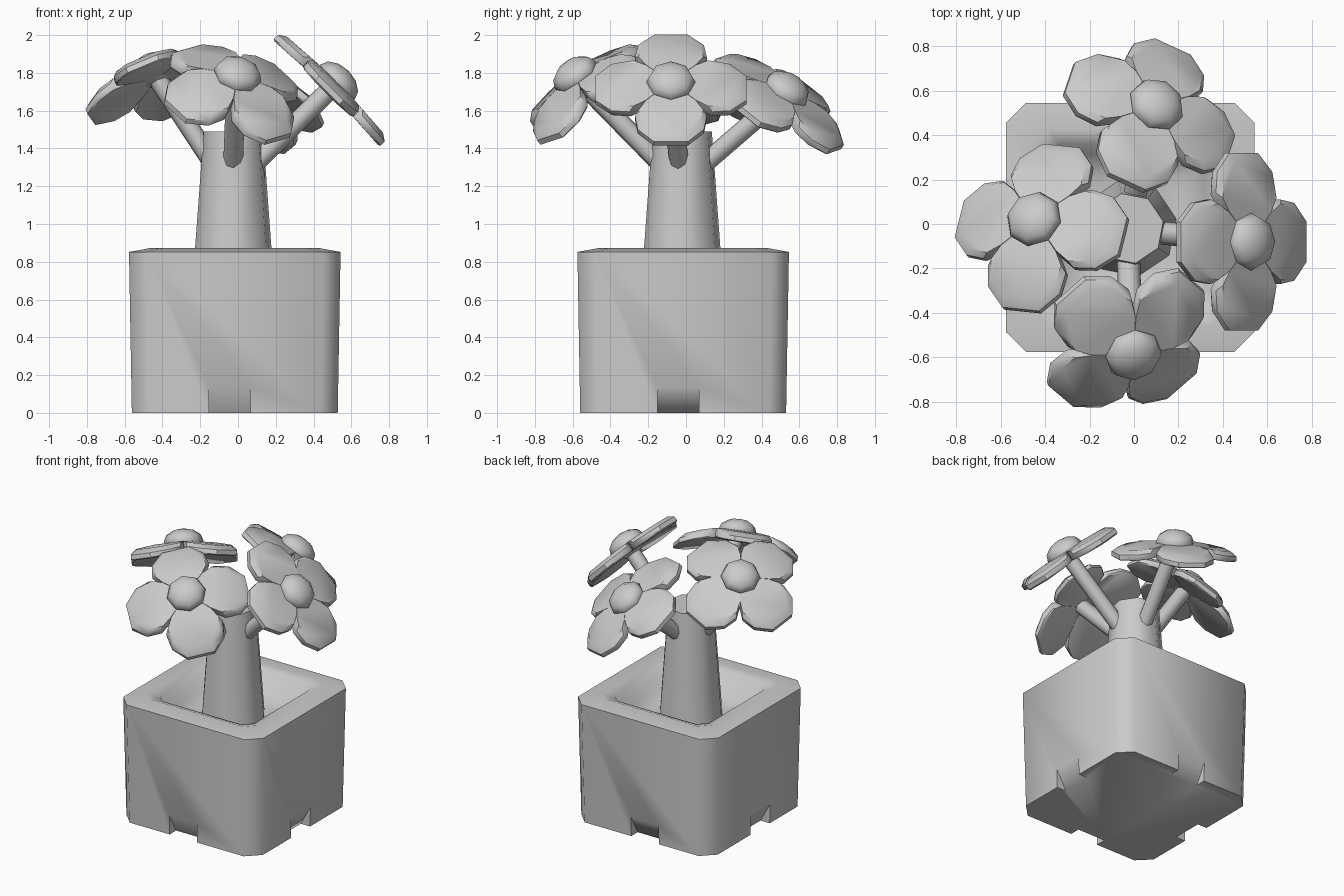
import bpy, bmesh, math
from mathutils import Matrix, Vector

if "Cube" in bpy.data.objects:
    bpy.data.objects.remove(bpy.data.objects["Cube"], do_unlink=True)

grey = bpy.data.materials.new("plain_grey")
grey.use_nodes = True
COLOUR = (0.6, 0.6, 0.6, 1)
grey.diffuse_color = COLOUR
grey.node_tree.nodes["Principled BSDF"].inputs["Base Color"].default_value = COLOUR


def smooth(ob, angle):
    bpy.ops.object.select_all(action='DESELECT')
    ob.select_set(True)
    bpy.context.view_layer.objects.active = ob
    bpy.ops.object.shade_smooth_by_angle(angle=math.radians(angle))


def finish(name, bm, matrix, angle=50):
    """Turn a bmesh into a named, shaded object."""
    bmesh.ops.recalc_face_normals(bm, faces=bm.faces)
    mesh = bpy.data.meshes.new(name)
    bm.to_mesh(mesh)
    bm.free()
    mesh.materials.append(grey)
    ob = bpy.data.objects.new(name, mesh)
    bpy.context.collection.objects.link(ob)
    ob.matrix_world = matrix
    smooth(ob, angle)
    return ob


def loft(bm, rings):
    """Skin a stack of equal-sized point rings and close both ends."""
    loops = [[bm.verts.new(p) for p in ring] for ring in rings]
    for a, b in zip(loops, loops[1:]):
        for i in range(len(a)):
            j = (i + 1) % len(a)
            bm.faces.new((a[i], a[j], b[j], b[i]))
    bm.faces.new(loops[0][::-1])
    bm.faces.new(loops[-1])


def cut_square(half, cut, z):
    """Square ring with cut corners."""
    s = half - cut
    return [(half, -s, z), (half, s, z), (s, half, z), (-s, half, z),
            (-half, s, z), (-half, -s, z), (-s, -half, z), (s, -half, z)]


def polygon(n, r, z, turn=0.0):
    return [(r * math.cos(turn + math.tau * i / n),
             r * math.sin(turn + math.tau * i / n), z) for i in range(n)]


# Pot: outer wall, crowned rim, inner wall, sunken floor
POT_PLACE = Matrix.Translation((-0.017, -0.015, 0))
bm = bmesh.new()
loft(bm, [cut_square(0.545, 0.09, 0), cut_square(0.56, 0.09, 0.852),
          cut_square(0.44, 0.07, 0.874), cut_square(0.375, 0.06, 0.85),
          cut_square(0.33, 0.06, 0.735), cut_square(0.20, 0.05, 0.70)])
pot = finish("pot", bm, POT_PLACE)

# Wedge notches at the foot of each side, running out to nothing at the top
bm = bmesh.new()
for k in range(4):
    turn = Matrix.Rotation(k * math.pi / 2, 4, 'Z')
    shift = -0.027 if k in (0, 3) else 0.027
    profile = [(0.46, -0.02), (0.70, -0.02), (0.70, 0.15), (0.555, 0.15)]
    loft(bm, [[turn @ Vector((x, shift + side, z)) for x, z in profile]
              for side in (-0.11, 0.11)])
cutter = finish("notch_cutter", bm, POT_PLACE)
cutter.hide_render = True
mod = pot.modifiers.new("notches", 'BOOLEAN')
mod.object = cutter
mod.operation = 'DIFFERENCE'
mod.solver = 'EXACT'
bpy.context.view_layer.objects.active = pot
bpy.ops.object.modifier_apply(modifier=mod.name)
bpy.data.objects.remove(cutter, do_unlink=True)
smooth(pot, 88)

# Trunk
bm = bmesh.new()
loft(bm, [polygon(8, 0.22, 0.69, 0.2), polygon(8, 0.16, 1.49, 0.2)])
finish("trunk", bm, Matrix.Translation((-0.025, -0.02, 0)))


# Half outline of a petal: distance from the centre, half width
HALF = [(0.15, 0.148), (0.22, 0.19), (0.315, 0.175), (0.40, 0.09)]
OUTLINE = [(0, 0)] + HALF + [(x, -y) for x, y in reversed(HALF)]


def petal_ring(scale, z, droop):
    return [(x * scale, y * scale, z - droop * scale ** 2 * (x * x + y * y))
            for x, y in OUTLINE]


def flower(side, centre, facing, tilt, spin, droop):
    """Four drooping petals, a domed middle and a stem back to the trunk."""
    place = (Matrix.Translation(centre)
             @ Matrix.Rotation(math.radians(facing), 4, 'Z')
             @ Matrix.Rotation(math.radians(tilt), 4, 'Y')
             @ Matrix.Rotation(math.radians(spin), 4, 'Z'))
    bm = bmesh.new()
    for k in range(4):
        before = set(bm.verts)
        loft(bm, [petal_ring(0.97, -0.03, droop), petal_ring(1, -0.02, droop),
                  petal_ring(1, 0.01, droop), petal_ring(0.9, 0.032, droop)])
        new = [v for v in bm.verts if v not in before]
        bmesh.ops.rotate(bm, verts=new, cent=(0, 0, 0),
                         matrix=Matrix.Rotation(k * math.pi / 2, 3, 'Z'))
    finish(side + "_petals", bm, place, 40)

    bm = bmesh.new()
    bmesh.ops.create_uvsphere(bm, u_segments=8, v_segments=6, radius=0.13)
    finish(side + "_flower_middle", bm,
           place @ Matrix.Translation((0, 0, 0.03)) @ Matrix.Diagonal((1, 1, 0.65, 1)), 60)

    outward = Vector((centre[0], centre[1], 0)).normalized()
    start = Vector((-0.025, -0.02, 1.295)) + 0.09 * outward
    path = Vector(centre) - start
    bm = bmesh.new()
    loft(bm, [polygon(8, 0.052, 0), polygon(8, 0.052, path.length)])
    finish(side + "_stem", bm,
           Matrix.Translation(start) @ path.to_track_quat('Z', 'Y').to_matrix().to_4x4())


# Flowers round the trunk, most of them turned towards the pot's corners
flower("right_hand", (0.505, -0.08, 1.73), 0, 45, 0, 0.15)
flower("front", (-0.01, -0.57, 1.765), -65, 38, 20, 0.6)
flower("left_hand", (-0.44, 0.01, 1.79), 130, 30, 40, 0.45)
flower("back", (0.09, 0.52, 1.685), 55, 38, 13, 0.35)
